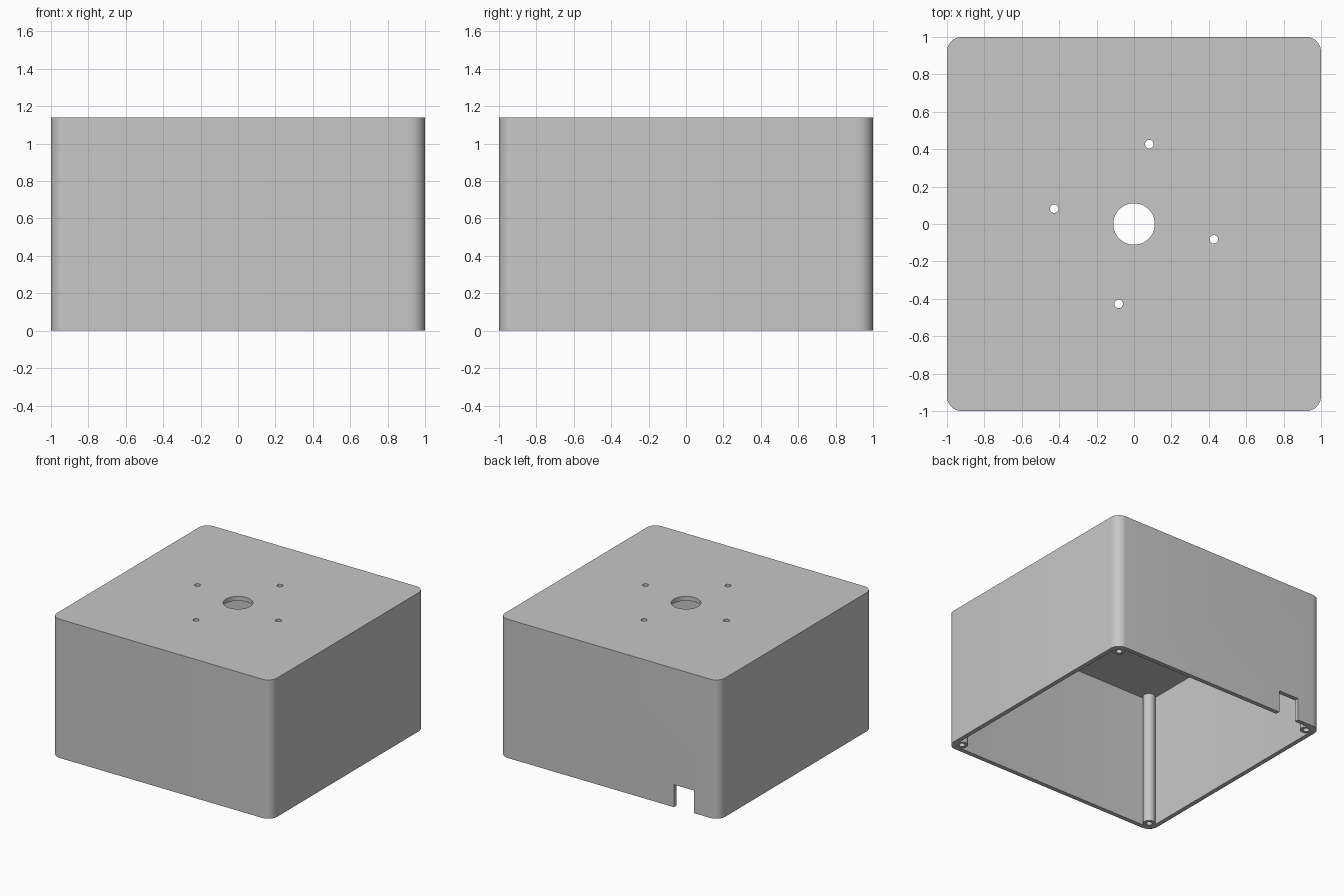
import bpy
import bmesh
from math import cos, sin, pi, radians

HEIGHT = 1.14
WALL = 0.036
CORNER = 0.08
POST_AT = 1 - CORNER

cube = bpy.data.objects.get("Cube")
if cube:
    bpy.data.objects.remove(cube, do_unlink=True)

grey = bpy.data.materials.new("light_grey")
grey.use_nodes = True
colour = (0.57, 0.57, 0.57, 1)
grey.diffuse_color = colour
grey.node_tree.nodes["Principled BSDF"].inputs["Base Color"].default_value = colour


def rounded_square(half, radius, steps=10):
    points = []
    for k, (sx, sy) in enumerate([(1, 1), (-1, 1), (-1, -1), (1, -1)]):
        for i in range(steps + 1):
            a = (k + i / steps) * pi / 2
            points.append((sx * (half - radius) + radius * cos(a),
                           sy * (half - radius) + radius * sin(a)))
    return points


def circle(x, y, radius, sides=32):
    return [(x + radius * cos(2 * pi * i / sides), y + radius * sin(2 * pi * i / sides))
            for i in range(sides)]


def prism(name, outline, z0, z1):
    bm = bmesh.new()
    face = bm.faces.new([bm.verts.new((x, y, z0)) for x, y in outline])
    top = bmesh.ops.extrude_face_region(bm, geom=[face])["geom"]
    bmesh.ops.translate(bm, vec=(0, 0, z1 - z0),
                        verts=[v for v in top if isinstance(v, bmesh.types.BMVert)])
    bmesh.ops.recalc_face_normals(bm, faces=bm.faces)
    mesh = bpy.data.meshes.new(name)
    bm.to_mesh(mesh)
    bm.free()
    mesh.materials.append(grey)
    obj = bpy.data.objects.new(name, mesh)
    bpy.context.collection.objects.link(obj)
    return obj


def activate(obj):
    bpy.ops.object.select_all(action="DESELECT")
    obj.select_set(True)
    bpy.context.view_layer.objects.active = obj


def cut(obj, outline, z0, z1):
    cutter = prism("cutter", outline, z0, z1)
    cutter.hide_render = True
    mod = obj.modifiers.new("cut", "BOOLEAN")
    mod.operation = "DIFFERENCE"
    mod.solver = "EXACT"
    mod.object = cutter
    activate(obj)
    bpy.ops.object.modifier_apply(modifier=mod.name)
    bpy.data.objects.remove(cutter, do_unlink=True)


def smooth(obj):
    activate(obj)
    bpy.ops.object.shade_smooth_by_angle(angle=radians(30))


# Open-bottomed box with a rounded footprint
box = prism("enclosure", rounded_square(1, CORNER), 0, HEIGHT)
cut(box, rounded_square(1 - WALL, CORNER - WALL), -0.1, HEIGHT - WALL)

# Central opening and four screw holes in the top
cut(box, circle(0, 0, 0.111, 48), HEIGHT - 0.1, HEIGHT + 0.1)
for x, y in [(0.082, 0.427), (-0.427, 0.082), (-0.082, -0.427), (0.427, -0.082)]:
    cut(box, circle(x, y, 0.023, 24), HEIGHT - 0.1, HEIGHT + 0.1)

# Cable notch in the back wall
cut(box, [(-0.775, 0.9), (-0.59, 0.9), (-0.59, 1.1), (-0.775, 1.1)], -0.1, 0.185)
smooth(box)

# Corner screw posts with blind holes
for side, sx in (("left", 1), ("right", -1)):
    for end, sy in (("front", -1), ("back", 1)):
        x, y = sx * POST_AT, sy * POST_AT
        post = prism(f"{end}_{side}_post", circle(x, y, 0.047), 0.001, HEIGHT - WALL / 2)
        cut(post, circle(x, y, 0.023, 24), -0.1, 0.3)
        smooth(post)
